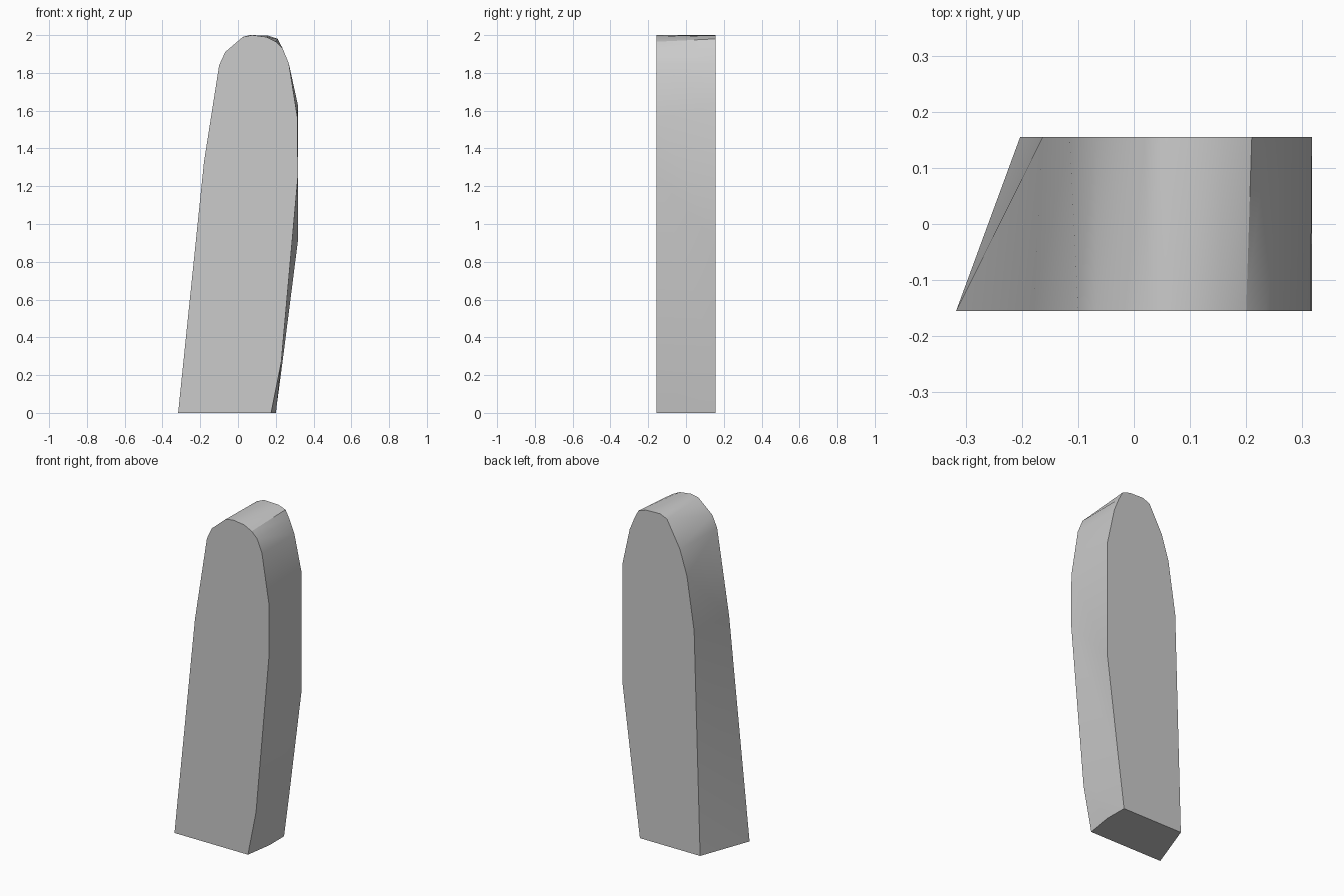
import bpy
import bmesh
import math

cube = bpy.data.objects.get("Cube")
if cube:
    bpy.data.objects.remove(cube, do_unlink=True)

HALF_DEPTH = 0.155

# Outlines (x, z) from the bottom of the -x edge, over the top, down the +x edge
FRONT = [(-.317, 0), (-.18, 1.33), (-.10, 1.84), (-.068, 1.91), (.025, 1.99),
         (.075, 2), (.15, 1.99), (.2, 1.965), (.236, 1.93), (.269, 1.85),
         (.315, 1.56), (.317, 1.25), (.229, .27), (.175, 0)]
BACK = [(-.203, 0), (-.163, 1.35), (-.115, 1.67), (-.068, 1.82), (.019, 1.98),
        (.065, 2), (.16, 1.997), (.21, 1.98), (.236, 1.93), (.269, 1.85),
        (.317, 1.63), (.317, .91), (.237, .28), (.2, 0)]


def material(name, color):
    mat = bpy.data.materials.new(name)
    mat.use_nodes = True
    mat.diffuse_color = color
    mat.node_tree.nodes["Principled BSDF"].inputs["Base Color"].default_value = color
    return mat


# Slab: front and back outlines joined by a slightly twisted rim
bm = bmesh.new()
front = [bm.verts.new((x, -HALF_DEPTH, z)) for x, z in FRONT]
back = [bm.verts.new((x, HALF_DEPTH, z)) for x, z in BACK]
bm.faces.new(front)
bm.faces.new(back)
count = len(front)
for i in range(count - 1):
    a, b, c, d = front[i], back[i], back[i + 1], front[i + 1]
    bm.faces.new((a, b, c))
    bm.faces.new((a, c, d))
bm.faces.new((front[-1], back[-1], back[0], front[0]))

# Small bend in the bottom edge on the +x side
edge = bm.edges.get((front[-1], back[-1]))
new_edge, bend = bmesh.utils.edge_split(edge, front[-1], 0.55)
bend.co.x = BACK[-1][0] + 0.001

bmesh.ops.recalc_face_normals(bm, faces=bm.faces[:])
mesh = bpy.data.meshes.new("standing_slab")
bm.to_mesh(mesh)
bm.free()
mesh.materials.append(material("plain_grey", (0.6, 0.6, 0.6, 1)))

slab = bpy.data.objects.new("standing_slab", mesh)
bpy.context.collection.objects.link(slab)
bpy.context.view_layer.objects.active = slab
slab.select_set(True)
bpy.ops.object.shade_smooth_by_angle(angle=math.radians(35))
